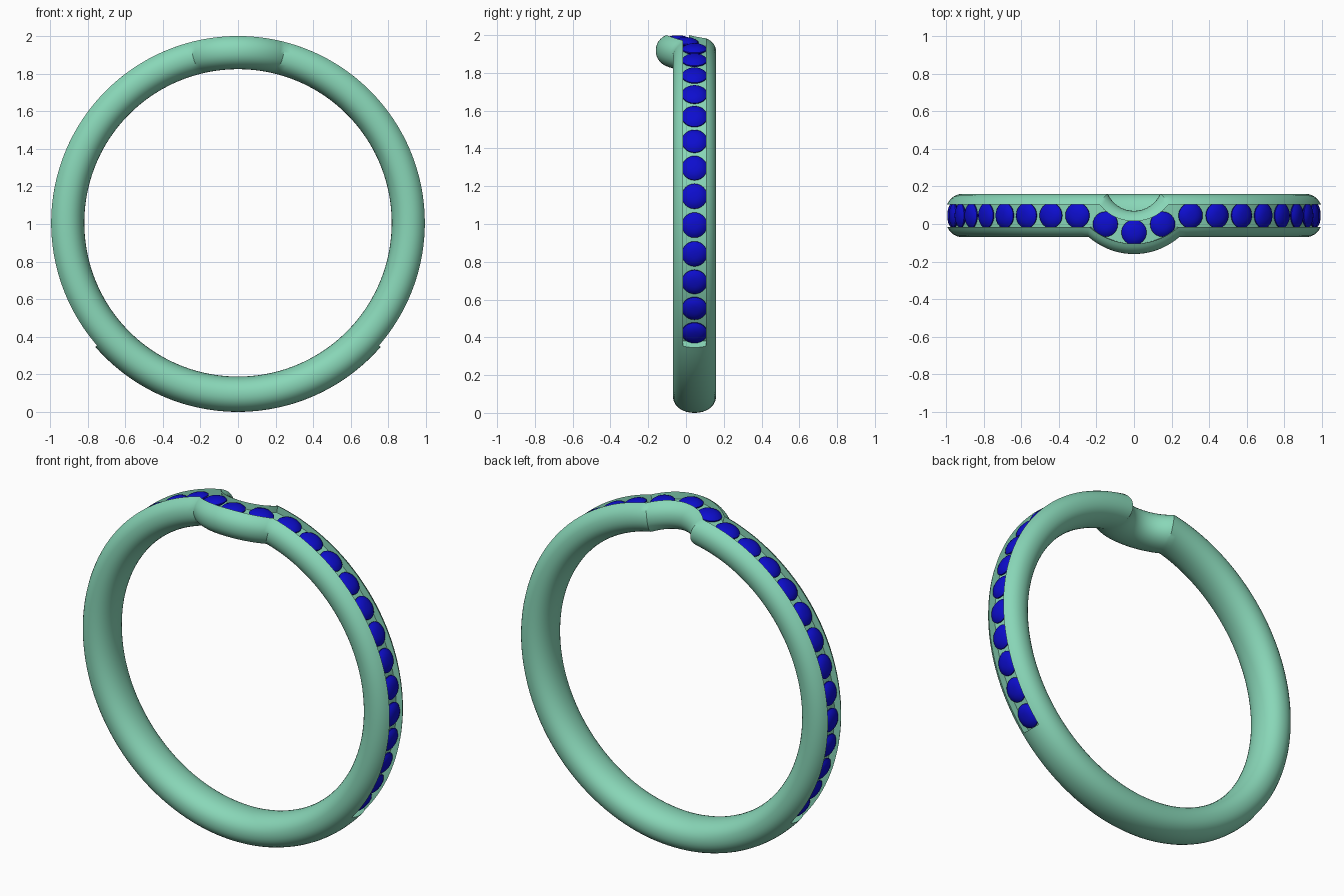
import bpy, bmesh
from math import sin, cos, pi, acos, sqrt, radians, copysign
from mathutils import Matrix, Vector

if "Cube" in bpy.data.objects:
    bpy.data.objects.remove(bpy.data.objects["Cube"])

CZ = 1.006                  # ring centre height
RM, HW, HH = 0.912, 0.115, 0.094   # section centre radius, half width, half height
Y0, YC, RA = 0.045, 0.235, 0.28    # band centre line, bend centre, bend radius
REF = 0.95                  # radius used to unroll the band
CH, FLOOR = 0.06, 0.953     # channel half width and floor radius
END = radians(131)          # channel end angle


def material(name, col):
    m = bpy.data.materials.new(name)
    m.diffuse_color = (*col, 1)
    m.use_nodes = True
    m.node_tree.nodes["Principled BSDF"].inputs["Base Color"].default_value = m.diffuse_color
    return m


def finish(bm, name, mat, angle):
    bmesh.ops.remove_doubles(bm, verts=bm.verts, dist=1e-5)
    bmesh.ops.recalc_face_normals(bm, faces=bm.faces)
    me = bpy.data.meshes.new(name)
    bm.to_mesh(me)
    bm.free()
    ob = bpy.data.objects.new(name, me)
    bpy.context.collection.objects.link(ob)
    me.materials.append(mat)
    bpy.ops.object.select_all(action='DESELECT')
    ob.select_set(True)
    bpy.context.view_layer.objects.active = ob
    bpy.ops.object.shade_smooth_by_angle(angle=radians(angle))
    return ob


metal = material("mint_metal", (0.25, 0.68, 0.48))
blue = material("blue_stone", (0.004, 0.004, 0.62))


def section(channel):
    """Oval section as (w, r); the outer cap drops to the floor in the channel."""
    e = 2 / 2.15
    def height(w):
        return HH * (1 - (abs(w) / HW) ** 2.15) ** (1 / 2.15)
    pts = [(-CH, RM + height(CH))]
    for i in range(7):
        w = -CH + 2 * CH * i / 6
        pts.append((w, FLOOR if channel else RM + height(w)))
    pts.append((CH, RM + height(CH)))
    a0 = acos((CH / HW) ** (1 / e))
    n = 30
    for i in range(1, n):
        a = a0 - (pi + 2 * a0) * i / n
        c, s = cos(a), sin(a)
        pts.append((copysign(abs(c) ** e * HW, c), RM + copysign(abs(s) ** e * HH, s)))
    return pts


def place(s, y, r):
    t = s / REF
    return Vector((r * sin(t), y, CZ + r * cos(t)))


def station(kind, t):
    """One ring of points: bend at the top, straight sides, or solid base."""
    out = []
    for w, r in section(kind != "base"):
        rw = RA - w
        a = acos((YC - Y0 - w) / rw)
        sj = rw * sin(a)
        if kind == "bend":
            out.append(place(rw * sin(a * t), YC - rw * cos(a * t), r))
        elif kind == "right":
            out.append(place(sj + (END * REF - sj) * t, Y0 + w, r))
        elif kind == "left":
            out.append(place(-END * REF + (END * REF - sj) * t, Y0 + w, r))
        else:
            out.append(place((END + (2 * pi - 2 * END) * t) * REF, Y0 + w, r))
    return out


# Band with bend and stone channel
rings = [station("bend", -1 + i / 12) for i in range(25)]
rings += [station("right", i / 56) for i in range(1, 57)]
rings += [station("base", i / 48) for i in range(49)]
rings += [station("left", i / 56) for i in range(56)]
bm = bmesh.new()
vr = [[bm.verts.new(p) for p in ring] for ring in rings]
n = len(vr[0])
for i, a in enumerate(vr):
    b = vr[(i + 1) % len(vr)]
    for j in range(n):
        k = (j + 1) % n
        bm.faces.new((a[j], a[k], b[k], b[j]))
finish(bm, "ring_band", metal, 35)

# Round stones following the channel
gem = [(0.0, 0.993), (0.02, 0.9925), (0.038, 0.989), (0.055, 0.981), (0.067, 0.970),
       (0.067, 0.964), (0.0, 0.925)]
STEP = radians(9.07)
for k in range(-14, 15):
    t = k * STEP
    s = t * REF
    y = YC - sqrt(RA * RA - s * s) if abs(k) < 2 else Y0
    bm = bmesh.new()
    vs = [bm.verts.new((r, 0, z)) for r, z in gem]
    es = [bm.edges.new(p) for p in zip(vs, vs[1:])]
    bmesh.ops.spin(bm, geom=vs + es, cent=(0, 0, 0), axis=(0, 0, 1),
                   angle=2 * pi, steps=24, use_duplicate=False)
    bm.transform(Matrix.Translation((0, y, CZ)) @ Matrix.Rotation(t, 4, 'Y'))
    finish(bm, f"stone_{k + 15:02d}", blue, 30)
